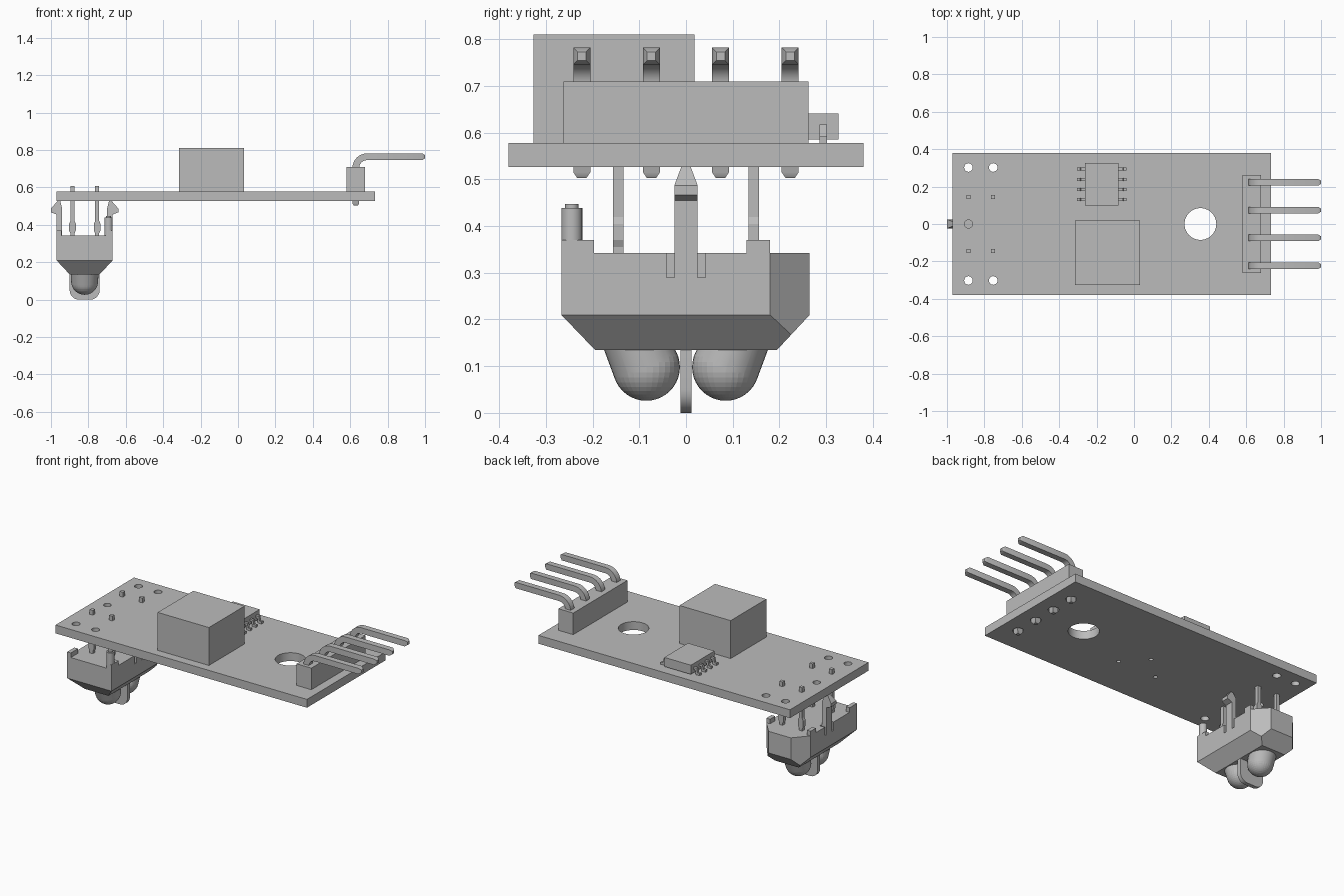
import bpy, bmesh
from math import radians, sin, cos, pi
from mathutils import Vector, Matrix

if "Cube" in bpy.data.objects:
    bpy.data.objects.remove(bpy.data.objects["Cube"], do_unlink=True)

grey = bpy.data.materials.new("plain grey")
grey.use_nodes = True
grey.diffuse_color = (0.5, 0.5, 0.5, 1)
grey.node_tree.nodes["Principled BSDF"].inputs["Base Color"].default_value = (0.5, 0.5, 0.5, 1)


def finish(name, bm, smooth=False):
    bmesh.ops.recalc_face_normals(bm, faces=bm.faces)
    mesh = bpy.data.meshes.new(name)
    bm.to_mesh(mesh)
    bm.free()
    mesh.materials.append(grey)
    ob = bpy.data.objects.new(name, mesh)
    bpy.context.collection.objects.link(ob)
    if smooth:
        select(ob)
        bpy.ops.object.shade_smooth_by_angle(angle=radians(35))
    return ob


def select(ob):
    bpy.ops.object.select_all(action='DESELECT')
    ob.select_set(True)
    bpy.context.view_layer.objects.active = ob


def add_box(bm, x0, x1, y0, y1, z0, z1):
    m = (Matrix.Translation(((x0 + x1) / 2, (y0 + y1) / 2, (z0 + z1) / 2))
         @ Matrix.Diagonal((x1 - x0, y1 - y0, z1 - z0, 1)))
    bmesh.ops.create_cube(bm, size=1, matrix=m)


def box(name, *size):
    bm = bmesh.new()
    add_box(bm, *size)
    return finish(name, bm)


def add_cylinder(bm, x, y, z0, z1, r, sides=24):
    bmesh.ops.create_cone(bm, cap_ends=True, segments=sides, radius1=r, radius2=r, depth=z1 - z0,
                          matrix=Matrix.Translation((x, y, (z0 + z1) / 2)))


def bridge(bm, rings):
    # Join equal rings of points into a closed solid
    rings = [[bm.verts.new(p) for p in ring] for ring in rings]
    n = len(rings[0])
    for a, b in zip(rings, rings[1:]):
        for i in range(n):
            bm.faces.new((a[i], a[(i + 1) % n], b[(i + 1) % n], b[i]))
    bm.faces.new(rings[0])
    bm.faces.new(rings[-1][::-1])


def prism(bm, profile, y, half):
    # Profile of (x, z) or (x, z, half width) extruded across y
    bridge(bm, [[(p[0], y + s * (p[2] if len(p) > 2 else half), p[1]) for p in profile]
                for s in (-1, 1)])


def cut(ob, bm):
    cutter = finish("cutter", bm)
    cutter.hide_render = True
    select(ob)
    mod = ob.modifiers.new("cut", 'BOOLEAN')
    mod.object = cutter
    mod.solver = 'EXACT'
    bpy.ops.object.modifier_apply(modifier=mod.name)
    bpy.data.objects.remove(cutter, do_unlink=True)


PIN_Y = (-0.223, -0.074, 0.074, 0.223)
LEAD_X = (-0.885, -0.753)

# Circuit board with drilled holes
board = box("circuit_board", -0.97, 0.733, -0.38, 0.38, 0.527, 0.578)
bm = bmesh.new()
holes = [(0.355, 0, 0.085), (-0.885, 0, 0.022)]
holes += [(x, y, 0.023) for x in LEAD_X for y in (-0.302, 0.302)]
holes += [(0.63, y, 0.03) for y in PIN_Y]
holes += [(0, -0.13, 0.012), (-0.12, 0, 0.012), (-0.26, -0.13, 0.012)]
for x, y, r in holes:
    add_cylinder(bm, x, y, 0.5, 0.6, r, 40 if r > 0.05 else 20)
cut(board, bm)
select(board)
bpy.ops.object.shade_smooth_by_angle(angle=radians(35))

# Large block and header base
box("adjuster_block", -0.315, 0.032, -0.327, 0.018, 0.578, 0.81)
box("header_base", 0.58, 0.68, -0.262, 0.262, 0.578, 0.71)

# Bent header pins: square section swept along an elbow with tapered tips
path = [(0.63, 0.503, 0, 0.01), (0.63, 0.515, 0, 0.018)]
for i in range(9):
    a = i / 8 * pi / 2
    path.append((0.69 - 0.06 * cos(a), 0.704 + 0.06 * sin(a), a, 0.018))
path += [(0.985, 0.764, pi / 2, 0.018), (0.999, 0.764, pi / 2, 0.009)]
bm = bmesh.new()
for y in PIN_Y:
    bridge(bm, [[(x + u * h * cos(a), y + v * h, z - u * h * sin(a) * -1)
                 if a == 0 else (x - u * h * -cos(a), y + v * h, z - u * h * sin(a))
                 for u, v in ((-1, -1), (1, -1), (1, 1), (-1, 1))]
                for x, z, a, h in path])
finish("header_pins", bm, True)

# Small chip with gull-wing legs
box("chip_body", -0.262, -0.082, 0.098, 0.327, 0.585, 0.641)
bm = bmesh.new()
leg = [(0.085, 0.618), (0.112, 0.618), (0.117, 0.592), (0.132, 0.592), (0.132, 0.578),
       (0.106, 0.578), (0.101, 0.606), (0.085, 0.606)]
for s in (-1, 1):
    for y in (0.13, 0.184, 0.239, 0.294):
        prism(bm, [(-0.172 + s * x, z) for x, z in leg], y, 0.008)
finish("chip_legs", bm)

# Sensor housing: box with tapered base and two clipped back corners
XC = -0.82
bm = bmesh.new()
for hx, y0, y1, z in ((0.15, -0.267, 0.265, 0.342), (0.15, -0.267, 0.265, 0.21),
                      (0.08, -0.195, 0.195, 0.135)):
    for sx in (-1, 1):
        for y in (y0, y1):
            bm.verts.new((XC + sx * hx, y, z))
bmesh.ops.convex_hull(bm, input=bm.verts[:])
bmesh.ops.dissolve_limit(bm, angle_limit=0.01, verts=bm.verts[:], edges=bm.edges[:])
for s in (-1, 1):
    bmesh.ops.bisect_plane(bm, geom=bm.verts[:] + bm.edges[:] + bm.faces[:], clear_outer=True,
                           plane_co=(XC + s * 0.15, 0.18, 0.3), plane_no=(s * 0.085, 0.075, 0))
    bmesh.ops.holes_fill(bm, edges=[e for e in bm.edges if e.is_boundary])
housing = finish("sensor_housing", bm)

# Relief slots beside the clips
bm = bmesh.new()
for sx in (-1, 1):
    for sy in (-1, 1):
        x, y = XC + sx * 0.15, sy * 0.0335
        add_box(bm, x - 0.035, x + 0.035, y - 0.0085, y + 0.0085, 0.29, 0.36)
cut(housing, bm)

# Raised corner pads on the housing
bm = bmesh.new()
for s in (-1, 1):
    for y0, y1 in ((-0.267, -0.197), (0.13, 0.18)):
        xs = sorted((XC + s * 0.15, XC + s * 0.125))
        add_box(bm, *xs, y0, y1, 0.335, 0.37)
finish("corner_pads", bm)

# Locating peg with bevelled tip
bm = bmesh.new()
add_cylinder(bm, -0.6925, -0.2445, 0.335, 0.447, 0.0225, 20)
rim = [e for e in bm.edges if all(v.co.z > 0.44 for v in e.verts)]
bmesh.ops.bevel(bm, geom=rim, offset=0.008, segments=2, affect='EDGES')
finish("locating_peg", bm, True)

# Snap clips with barbed, tapered heads
clip = [(0.12, 0.3), (0.15, 0.3), (0.15, 0.455), (0.18, 0.467), (0.18, 0.487),
        (0.145, 0.527, 0.01), (0.13, 0.527, 0.01), (0.12, 0.487)]
for s, side in ((-1, "right"), (1, "left")):
    bm = bmesh.new()
    prism(bm, [(XC + s * p[0], *p[1:]) for p in clip], 0, 0.025)
    finish("snap_clip_" + side, bm)

# Sensor leads with widened shoulders
bm = bmesh.new()
for x in LEAD_X:
    for y in (-0.145, 0.145):
        half = [(0.011, 0.335), (0.011, 0.355), (0.018, 0.37), (0.018, 0.405),
                (0.011, 0.42), (0.011, 0.607)]
        prism(bm, [(x + w, z) for w, z in half] + [(x - w, z) for w, z in half[::-1]], y, 0.011)
finish("sensor_leads", bm)

# Domed lenses flaring outward where they meet the housing
for s, side in ((-1, "front"), (1, "back")):
    bm = bmesh.new()
    bmesh.ops.create_uvsphere(bm, u_segments=32, v_segments=20, radius=0.072,
                              matrix=Matrix.Translation((XC, s * 0.085, 0.098)))
    bmesh.ops.create_circle(bm, segments=32, radius=0.075,
                            matrix=Matrix.Translation((XC, s * 0.106, 0.15)))
    hull = bmesh.ops.convex_hull(bm, input=bm.verts[:])
    inner = {g for g in hull["geom_interior"] if isinstance(g, bmesh.types.BMVert)}
    bmesh.ops.delete(bm, geom=list(inner), context='VERTS')
    finish("lens_" + side, bm, True)

# Divider fin between the lenses, rounded at the bottom
fin = [(0.08, 0.14)]
for start in (0, -pi / 2):
    for i in range(7):
        a = start - i / 6 * pi / 2
        fin.append(((0.03 if start == 0 else -0.03) + 0.05 * cos(a), 0.05 + 0.05 * sin(a)))
fin.append((-0.08, 0.14))
bm = bmesh.new()
prism(bm, [(XC + x, z) for x, z in fin], 0, 0.012)
finish("divider_fin", bm, True)
